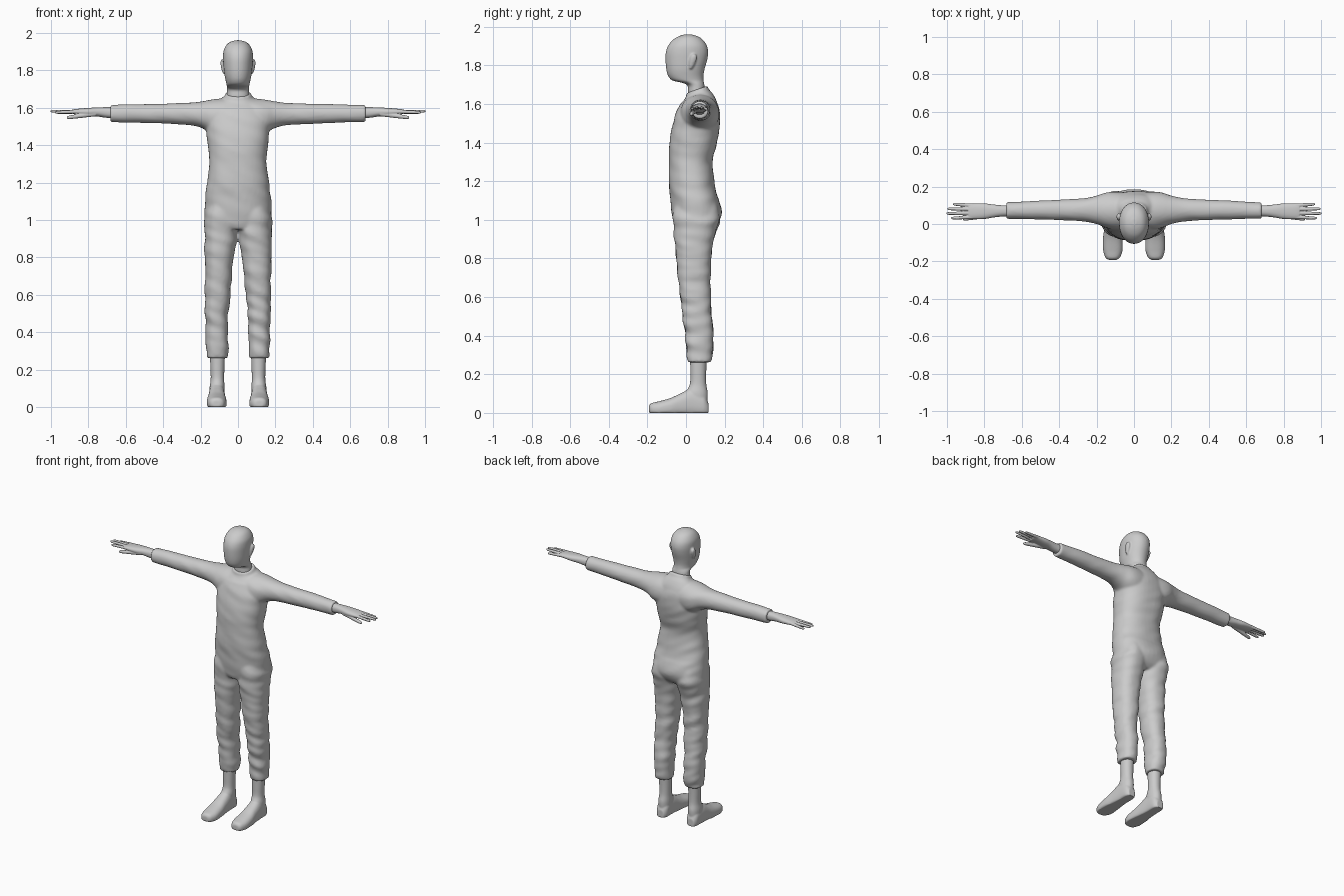
import bpy, bmesh, math
from mathutils import Vector, noise

grey = bpy.data.materials.new("plain grey")
grey.diffuse_color = (0.6, 0.6, 0.6, 1)


def smooth_rings(rings, steps):
    """Catmull-Rom interpolation between the section rings."""
    out = []
    for i in range(len(rings) - 1):
        p0, p1 = rings[max(i - 1, 0)], rings[i]
        p2, p3 = rings[i + 1], rings[min(i + 2, len(rings) - 1)]
        for s in range(steps):
            t = s / steps
            out.append([0.5 * (2 * b + (c - a) * t + (2 * a - 5 * b + 4 * c - d) * t * t
                               + (3 * b - a - 3 * c + d) * t ** 3)
                        for a, b, c, d in zip(p0, p1, p2, p3)])
    out.append(list(rings[-1]))
    return out


def loft(bm, axis, rings, power=2.2, steps=6, sides=40, fold=0.0, warp=None):
    """Skin rings (t, a_low, a_high, b_low, b_high) along an axis, capped at both ends."""
    loops = []
    for t, a0, a1, b0, b1 in smooth_rings(rings, steps):
        loop = []
        for k in range(sides):
            c, s = math.cos(k * math.tau / sides), math.sin(k * math.tau / sides)
            u = math.copysign(abs(c) ** (2 / power), c)
            v = math.copysign(abs(s) ** (2 / power), s)
            a = (a0 + a1) / 2 + u * (a1 - a0) / 2
            b = (b0 + b1) / 2 + v * (b1 - b0) / 2
            p = {'x': Vector((t, a, b)), 'y': Vector((a, t, b)), 'z': Vector((a, b, t))}[axis]
            if fold:
                n = fold * noise.noise(Vector((p.x * 7 + 3, p.y * 7, p.z * 20 + p.x * 8)))
                d = {'x': Vector((0, u, v)), 'y': Vector((u, 0, v)), 'z': Vector((u, v, 0))}[axis]
                p += d * n
            if warp:
                p = warp(p)
            loop.append(bm.verts.new(p))
        loops.append(loop)
    for l0, l1 in zip(loops, loops[1:]):
        for k in range(sides):
            j = (k + 1) % sides
            bm.faces.new((l0[k], l0[j], l1[j], l1[k]))
    bm.faces.new(loops[0][::-1])
    bm.faces.new(loops[-1])


def finish(bm, name, voxel, relax, mirror=False):
    """Fuse the lofts into one smooth skin."""
    bmesh.ops.recalc_face_normals(bm, faces=bm.faces)
    me = bpy.data.meshes.new(name)
    bm.to_mesh(me)
    bm.free()
    me.materials.append(grey)
    me.polygons.foreach_set("use_smooth", [True] * len(me.polygons))
    ob = bpy.data.objects.new(name, me)
    bpy.context.collection.objects.link(ob)
    m = ob.modifiers.new("fuse", 'REMESH')
    m.mode, m.voxel_size, m.use_smooth_shade = 'VOXEL', voxel, True
    m = ob.modifiers.new("relax", 'SMOOTH')
    m.factor, m.iterations = 0.5, relax
    if mirror:
        ob.modifiers.new("other side", 'MIRROR').use_mirror_merge = False
    return ob


def flip(axis, rings):
    """Mirror rings to the -x side."""
    if axis == 'x':
        return [(-t, *r) for t, *r in rings]
    return [(t, -a1, -a0, b0, b1) for t, a0, a1, b0, b1 in rings]


# Clothing: torso, sleeves and trouser legs fused into one surface
def collar_tilt(p):
    k = min(max((p.z - 1.6) / 0.06, 0), 1)
    return Vector((p.x, p.y, p.z + k * (p.y - 0.055) * 0.35))


torso = [(z, -w, w, f, b) for z, w, f, b in (
    (0.95, 0.16, -0.05, 0.13), (0.98, 0.178, -0.065, 0.165), (1.03, 0.18, -0.072, 0.186),
    (1.1, 0.178, -0.08, 0.172), (1.14, 0.174, -0.083, 0.158), (1.2, 0.165, -0.09, 0.147),
    (1.3, 0.153, -0.09, 0.138), (1.4, 0.16, -0.087, 0.16), (1.48, 0.17, -0.073, 0.175),
    (1.55, 0.168, -0.053, 0.176), (1.6, 0.145, -0.03, 0.163), (1.635, 0.105, -0.01, 0.138),
    (1.655, 0.076, 0.0, 0.12), (1.675, 0.069, 0.002, 0.113))]
sleeve = [(0.02, -0.03, 0.165, 1.45, 1.65), (0.1, -0.03, 0.172, 1.45, 1.648),
          (0.15, -0.02, 0.168, 1.465, 1.642), (0.2, 0.0, 0.152, 1.493, 1.634),
          (0.27, 0.014, 0.138, 1.508, 1.626), (0.4, 0.021, 0.13, 1.515, 1.621),
          (0.55, 0.026, 0.122, 1.52, 1.618), (0.65, 0.028, 0.117, 1.523, 1.616),
          (0.682, 0.028, 0.116, 1.524, 1.615)]
trouser = [(1.08, 0.01, 0.165, -0.06, 0.16), (1.0, 0.0, 0.181, -0.068, 0.178),
           (0.93, 0.003, 0.181, -0.063, 0.152), (0.8, 0.022, 0.178, -0.05, 0.133),
           (0.6, 0.044, 0.176, -0.03, 0.127), (0.45, 0.055, 0.174, -0.01, 0.138),
           (0.35, 0.057, 0.172, 0.002, 0.14), (0.29, 0.055, 0.168, 0.003, 0.135),
           (0.262, 0.057, 0.165, 0.01, 0.127)]
bm = bmesh.new()
loft(bm, 'z', torso, 2.3, fold=0.005, warp=collar_tilt)
for side in (lambda a, r: r, flip):
    loft(bm, 'x', side('x', sleeve), 2.1, fold=0.003)
    loft(bm, 'z', side('z', trouser), 2.3, steps=10, fold=0.009)
finish(bm, "clothing", 0.008, 5)

# Head, neck and ears
head = [(z, -w, w, f, b) for z, w, f, b in (
    (1.6, 0.06, 0.015, 0.1), (1.66, 0.059, 0.01, 0.1), (1.695, 0.058, 0.008, 0.096),
    (1.71, 0.059, -0.02, 0.093), (1.722, 0.061, -0.07, 0.091), (1.745, 0.066, -0.092, 0.09),
    (1.78, 0.073, -0.102, 0.096), (1.83, 0.078, -0.106, 0.11), (1.87, 0.08, -0.104, 0.115),
    (1.905, 0.077, -0.091, 0.107), (1.935, 0.062, -0.065, 0.085), (1.952, 0.042, -0.035, 0.058),
    (1.961, 0.012, -0.005, 0.025))]
ear = [(1.782, 0.072, 0.08, 0.018, 0.03), (1.8, 0.07, 0.087, 0.015, 0.042),
       (1.83, 0.07, 0.093, 0.018, 0.055), (1.85, 0.07, 0.093, 0.025, 0.055),
       (1.86, 0.072, 0.085, 0.033, 0.045)]
bm = bmesh.new()
loft(bm, 'z', head, 2.1)
loft(bm, 'z', ear, 2.0, sides=16)
loft(bm, 'z', flip('z', ear), 2.0, sides=16)
finish(bm, "head", 0.005, 4)

# Hands: wrist and palm, four fingers and a thumb
palm = [(0.64, 0.04, 0.102, 1.543, 1.602), (0.7, 0.04, 0.1, 1.546, 1.603),
        (0.75, 0.035, 0.104, 1.553, 1.602), (0.8, 0.027, 0.11, 1.556, 1.599),
        (0.86, 0.026, 0.109, 1.563, 1.594), (0.885, 0.03, 0.105, 1.567, 1.59)]


def finger(x0, x1, y0, y1, z0, z1, r):
    out = []
    for t, k in ((0, 1.1), (0.35, 1.0), (0.7, 0.9), (0.93, 0.75), (1, 0.4)):
        x, y, z = x0 + (x1 - x0) * t, y0 + (y1 - y0) * t, z0 + (z1 - z0) * t
        out.append((x, y - r * k, y + r * k, z - r * k, z + r * k))
    return out


bm = bmesh.new()
loft(bm, 'x', palm, 2.3)
for x1, y0, y1, z1 in ((0.978, 0.037, 0.031, 1.575), (1.003, 0.058, 0.056, 1.582),
                       (0.998, 0.079, 0.081, 1.581), (0.968, 0.099, 0.106, 1.572)):
    loft(bm, 'x', finger(0.86, x1, y0, y1, 1.579, z1, 0.0095), 2.0, sides=14)
loft(bm, 'x', finger(0.76, 0.915, 0.048, 0.026, 1.568, 1.547, 0.0125), 2.0, sides=14)
finish(bm, "hands", 0.003, 3, mirror=True)

# Bare feet and ankles with flat soles
foot = [(-0.192, 0.095, 0.135, 0.002, 0.035), (-0.18, 0.076, 0.152, -0.012, 0.05),
        (-0.14, 0.061, 0.165, -0.02, 0.06), (-0.08, 0.062, 0.166, -0.02, 0.077),
        (-0.03, 0.067, 0.16, -0.02, 0.1), (0.03, 0.071, 0.156, -0.02, 0.125),
        (0.09, 0.074, 0.152, -0.02, 0.1), (0.116, 0.09, 0.138, -0.01, 0.05)]
ankle = [(0.04, 0.076, 0.15, 0.02, 0.11), (0.1, 0.072, 0.152, 0.0, 0.113),
         (0.15, 0.074, 0.146, 0.02, 0.105), (0.22, 0.072, 0.148, 0.022, 0.105),
         (0.32, 0.068, 0.152, 0.02, 0.11)]
bm = bmesh.new()
loft(bm, 'y', foot, 2.4, warp=lambda p: Vector((p.x, p.y, max(p.z, 0))))
loft(bm, 'z', ankle, 2.1)
finish(bm, "feet", 0.005, 4, mirror=True)
